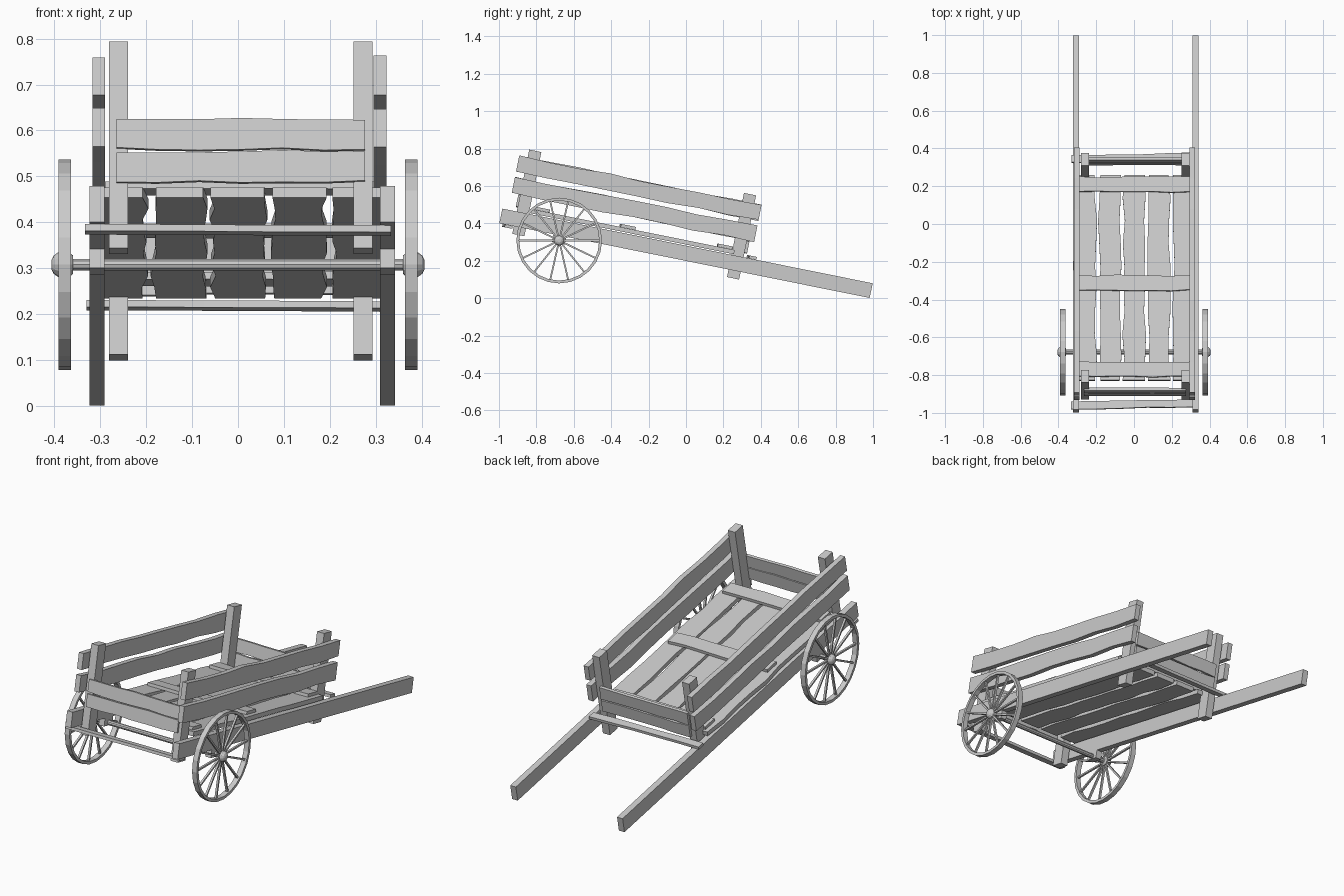
import bpy, bmesh, math, random
from mathutils import Vector, Matrix

if "Cube" in bpy.data.objects:
    bpy.data.objects.remove(bpy.data.objects["Cube"])

random.seed(4)
TILT = Matrix.Translation((0, 0, 0.24)) @ Matrix.Rotation(math.radians(-11.4), 4, 'X')
X, Y, Z = Vector((1, 0, 0)), Vector((0, 1, 0)), Vector((0, 0, 1))


def finish(name, bm, matrix=Matrix()):
    bmesh.ops.recalc_face_normals(bm, faces=bm.faces)
    me = bpy.data.meshes.new(name)
    bm.to_mesh(me)
    bm.free()
    ob = bpy.data.objects.new(name, me)
    ob.matrix_world = matrix
    bpy.context.collection.objects.link(ob)
    return ob


def plank(name, centre, along, wide, length, width, thick, n=1, wave=0.0, skew=0.0):
    """Board swept along one axis of the tilted cart, with optional wavy edges."""
    bm = bmesh.new()
    c, up = Vector(centre), along.cross(wide)
    rings = []
    for i in range(n + 1):
        t = i / n - 0.5
        lo = -width / 2 + random.uniform(-wave, wave) + skew * t
        hi = width / 2 + random.uniform(-wave, wave) + skew * t
        rings.append([bm.verts.new(c + along * (t * length) + wide * a + up * (b * thick / 2))
                      for a, b in ((lo, -1), (hi, -1), (hi, 1), (lo, 1))])
    for r, s in zip(rings, rings[1:]):
        for k in range(4):
            bm.faces.new((r[k], r[(k + 1) % 4], s[(k + 1) % 4], s[k]))
    bm.faces.new(rings[0])
    bm.faces.new(rings[-1])
    return finish(name, bm, TILT)


def lathe(bm, profile, n, closed=False):
    """Spin (x, radius) points round the x axis."""
    rings = [[bm.verts.new((x, r * math.cos(2 * math.pi * k / n), r * math.sin(2 * math.pi * k / n)))
              for k in range(n)] for x, r in profile]
    pairs = list(zip(rings, rings[1:])) + ([(rings[-1], rings[0])] if closed else [])
    for a, b in pairs:
        for k in range(n):
            bm.faces.new((a[k], a[(k + 1) % n], b[(k + 1) % n], b[k]))
    if not closed:
        bm.faces.new(rings[0])
        bm.faces.new(rings[-1])


# shafts, posts, side boards and axle blocks on each side
for side, shaft_x, post_x, board_x in (("left", -0.307, -0.26, -0.303), ("right", 0.325, 0.272, 0.309)):
    plank(side + "_shaft", (shaft_x, 0, 0), Y, Z, 2.02, 0.08, 0.033)
    plank(side + "_axle_block", (shaft_x, -0.68, -0.057), Y, Z, 0.07, 0.05, 0.033)
    for end, u in (("rear", -0.898), ("front", 0.273)):
        plank(f"{side}_{end}_post", (post_x, u, 0.148), Z, Y, 0.459, 0.066, 0.042)
    for level, w in (("lower", 0.174), ("upper", 0.291)):
        plank(f"{side}_{level}_board", (board_x, -0.316, w), Y, Z, 1.322, 0.086, 0.028, 8, 0.005)

# end boards
for end, u, length in (("rear", -0.933, 0.54), ("front", 0.312, 0.52)):
    for level, w in (("lower", 0.098), ("upper", 0.17)):
        plank(f"{end}_{level}_end_board", (0.006, u, w), X, Z, length, 0.066, 0.016, 6, 0.003)

# floor boards and the slats across them
for i, (x, width) in enumerate(((-0.258, 0.113), (-0.127, 0.113), (0.002, 0.114), (0.132, 0.112), (0.262, 0.108))):
    plank(f"floor_board_{i + 1}", (x, -0.302, 0.057), Y, X, 1.108, width, 0.023, 9, 0.007)
for i, u in enumerate((-0.80, -0.334, 0.197)):
    plank(f"floor_slat_{i + 1}", (0.003, u, 0.077), X, Y, 0.585, 0.08, 0.016, 6, 0.004)

# crossbars joining the shafts
plank("rear_crossbar", (0.0, -0.965, -0.048), X, Y, 0.665, 0.04, 0.015, 5, 0.003, 0.015)
plank("front_crossbar", (-0.01, 0.347, 0.048), X, Y, 0.64, 0.04, 0.015, 5, 0.003, 0.015)

# axle
WHEEL = Vector((0, -0.678, 0.308))
bm = bmesh.new()
lathe(bm, [(-0.39, 0.013), (0.39, 0.013)], 10)
finish("axle", bm, Matrix.Translation(WHEEL))

# spoked wheels
for side, s in (("left", -1), ("right", 1)):
    bm = bmesh.new()
    lathe(bm, [(-0.014, 0.229), (0.014, 0.229), (0.014, 0.214), (-0.014, 0.214)], 24, True)
    lathe(bm, [(-0.018, 0.02), (-0.01, 0.027), (0.014, 0.027), (0.024, 0.02), (0.029, 0.01)], 12)
    for k in range(14):
        m = (Matrix.Rotation(2 * math.pi * (k + 0.5) / 14, 4, 'X') @ Matrix.Translation((0, 0, 0.118))
             @ Matrix.Diagonal((0.011, 0.009, 0.2, 1)))
        bmesh.ops.create_cube(bm, size=1, matrix=m)
    turn = Matrix.Rotation(math.pi if s < 0 else 0, 4, 'Z')
    finish(side + "_wheel", bm, Matrix.Translation(WHEEL + Vector((s * 0.377, 0, 0))) @ turn)
